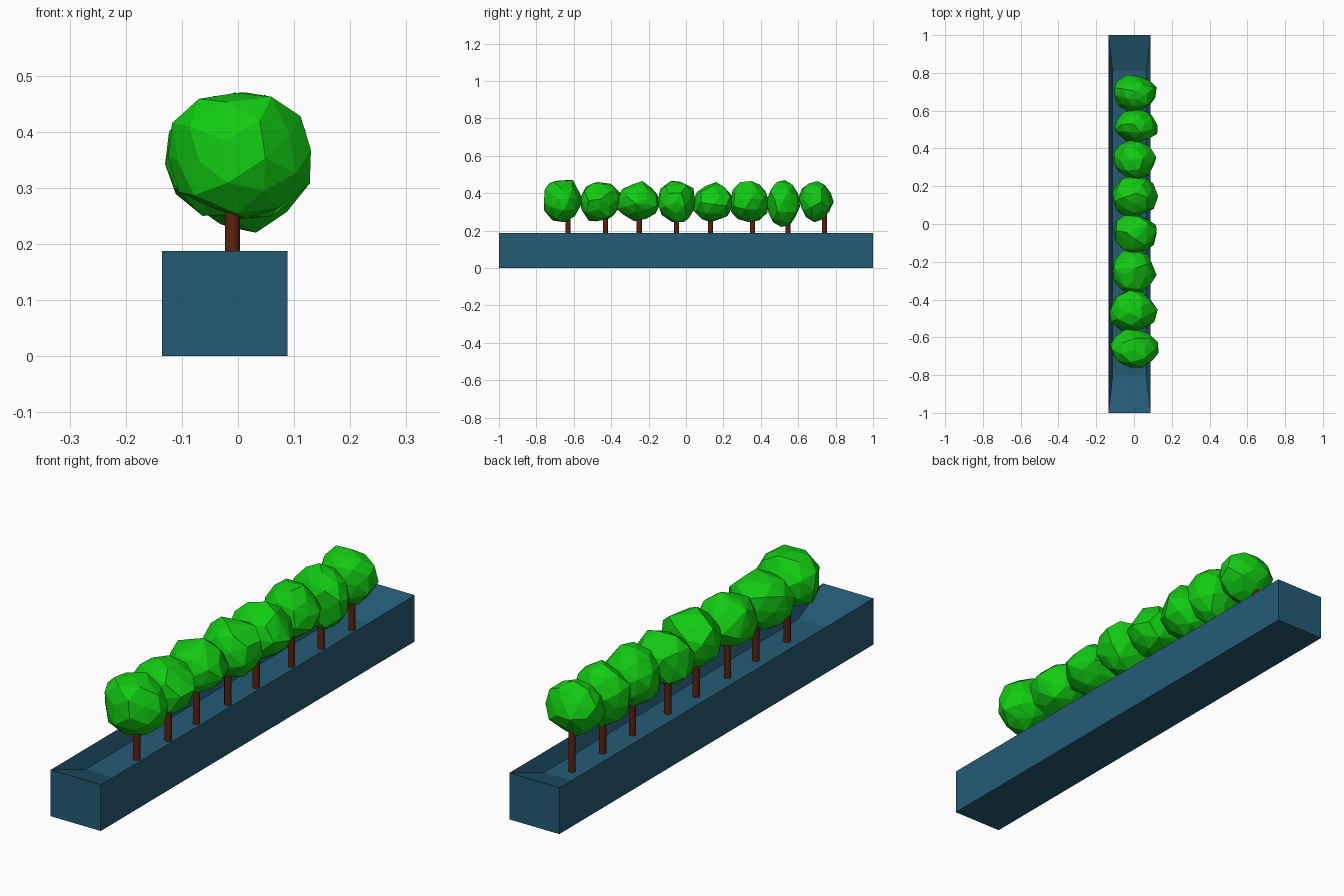
import bpy, bmesh, random
from mathutils import Vector, Euler

cube = bpy.data.objects.get("Cube")
if cube:
    bpy.data.objects.remove(cube, do_unlink=True)

random.seed(4)


def material(name, rgb):
    m = bpy.data.materials.new(name)
    m.use_nodes = True
    m.diffuse_color = (*rgb, 1)
    m.node_tree.nodes["Principled BSDF"].inputs["Base Color"].default_value = (*rgb, 1)
    return m


blue = material("planter_blue", (0.018, 0.105, 0.175))
green = material("leaf_green", (0.006, 0.6, 0.006))
brown = material("bark_brown", (0.11, 0.016, 0.005))


def add_object(name, bm, mat):
    bmesh.ops.recalc_face_normals(bm, faces=bm.faces[:])
    mesh = bpy.data.meshes.new(name)
    bm.to_mesh(mesh)
    bm.free()
    mesh.materials.append(mat)
    obj = bpy.data.objects.new(name, mesh)
    bpy.context.collection.objects.link(obj)
    return obj


# Planter: a trough whose inner walls slope from the rim to the soil floor
X0, X1, RIM, FLOOR = -0.135, 0.088, 0.187, 0.122


def ring(bm, inset_x, inset_y, z):
    x0, x1, y = X0 + inset_x, X1 - inset_x, 1 - inset_y
    return [bm.verts.new(p) for p in ((x0, -y, z), (x1, -y, z), (x1, y, z), (x0, y, z))]


bm = bmesh.new()
rings = [ring(bm, 0, 0, 0), ring(bm, 0, 0, RIM), ring(bm, 0.022, 0.19, FLOOR)]
for low, high in zip(rings, rings[1:]):
    for i in range(4):
        j = (i + 1) % 4
        bm.faces.new((low[i], low[j], high[j], high[i]))
bm.faces.new(rings[0][::-1])
bm.faces.new(rings[-1])
add_object("planter", bm, blue)


# Crown: jittered low-poly ball, fitted to its extents and hulled
def crown(name, low, high):
    bm = bmesh.new()
    bmesh.ops.create_icosphere(bm, subdivisions=2, radius=1)
    turn = Euler([random.uniform(0, 6) for _ in range(3)]).to_matrix()
    points = [turn @ v.co * random.uniform(0.88, 1.05) for v in bm.verts]
    bm.clear()
    for k in range(3):
        a, b = min(p[k] for p in points), max(p[k] for p in points)
        for p in points:
            p[k] = low[k] + (p[k] - a) / (b - a) * (high[k] - low[k])
    bmesh.ops.convex_hull(bm, input=[bm.verts.new(p) for p in points])
    loose = [v for v in bm.verts if not v.link_faces]
    bmesh.ops.delete(bm, geom=loose, context="VERTS")
    add_object(name, bm, green)


def trunk(name, y):
    bm = bmesh.new()
    bmesh.ops.create_cone(bm, cap_ends=True, segments=12, radius1=0.0135,
                          radius2=0.0135, depth=0.23)
    bmesh.ops.translate(bm, verts=bm.verts[:], vec=Vector((-0.01, y, FLOOR + 0.11)))
    obj = add_object(name, bm, brown)
    for p in obj.data.polygons:
        p.use_smooth = abs(p.normal.z) < 0.5


# Trees: trunk y, crown y range, crown z range, crown x range
trees = [
    (-0.63, -0.76, -0.555, 0.245, 0.47, -0.125, 0.13),
    (-0.43, -0.565, -0.35, 0.25, 0.46, -0.13, 0.125),
    (-0.25, -0.37, -0.14, 0.25, 0.465, -0.115, 0.12),
    (-0.05, -0.155, 0.05, 0.245, 0.465, -0.105, 0.12),
    (0.13, 0.04, 0.25, 0.245, 0.46, -0.115, 0.128),
    (0.355, 0.24, 0.445, 0.245, 0.465, -0.11, 0.118),
    (0.545, 0.43, 0.61, 0.22, 0.47, -0.105, 0.125),
    (0.74, 0.6, 0.79, 0.245, 0.465, -0.105, 0.12),
]
for n, (y, y0, y1, z0, z1, x0, x1) in enumerate(trees, 1):
    trunk(f"trunk_{n}", y)
    crown(f"crown_{n}", (x0, y0, z0), (x1, y1, z1))
